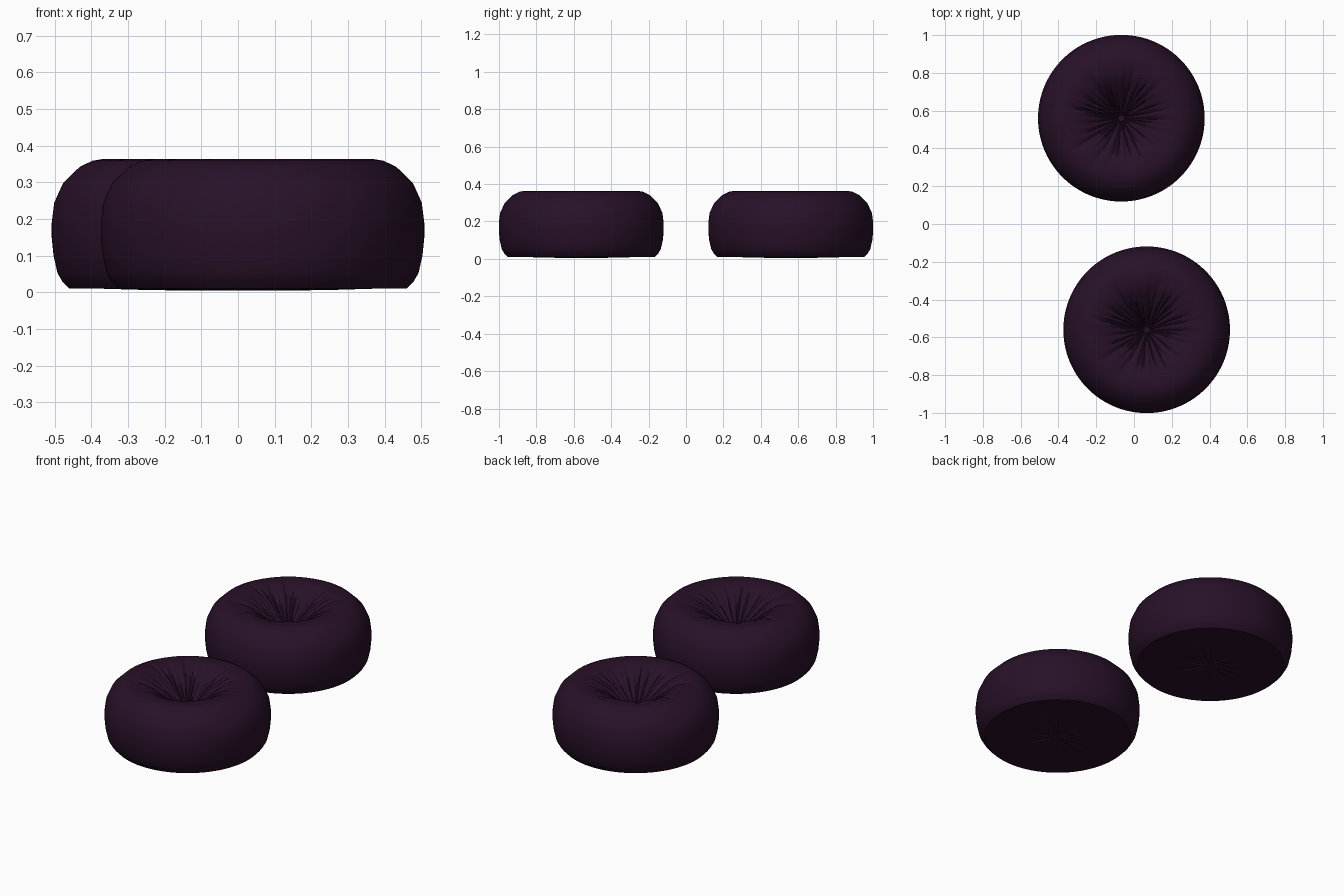
import bpy, bmesh, math, random

if "Cube" in bpy.data.objects:
    bpy.data.objects.remove(bpy.data.objects["Cube"])

SEG = 160
# Outer profile (radius, height) from the underside to the crest
SIDE = [(0.393, 0.010), (0.412, 0.030), (0.425, 0.052), (0.436, 0.10), (0.441, 0.15),
        (0.441, 0.19), (0.434, 0.245), (0.410, 0.298), (0.365, 0.342), (0.33, 0.359), (0.30, 0.364)]
# Gathered funnel in the top
FUNNEL = [(0.27, 0.362), (0.24, 0.355), (0.21, 0.343), (0.18, 0.327), (0.15, 0.307),
          (0.12, 0.284), (0.09, 0.258), (0.06, 0.232), (0.035, 0.212), (0.015, 0.2)]
BASE = [(0.02, 0.008), (0.08, 0.008), (0.14, 0.009), (0.2, 0.010), (0.3, 0.010)]

fabric = bpy.data.materials.new("dark_plum_fabric")
fabric.diffuse_color = (0.021, 0.0055, 0.021, 1)
fabric.use_nodes = True
fabric.node_tree.nodes["Principled BSDF"].inputs["Base Color"].default_value = fabric.diffuse_color


def make_folds(rng, count):
    """Random radial creases: angle, angular width, depth, outer reach."""
    return [((i + rng.uniform(-0.35, 0.35)) * math.tau / count, rng.uniform(0.035, 0.07),
             rng.uniform(0.4, 1.0), rng.uniform(0.20, 0.31)) for i in range(count)]


def crease(folds, angle, r):
    d = 0
    for a, w, depth, reach in folds:
        if r < reach:
            da = (angle - a + math.pi) % math.tau - math.pi
            d += depth * math.exp(-(da / w) ** 2) * min(1, (reach - r) / 0.09)
    return d


def pouf(name, x, y, seed):
    rng = random.Random(seed)
    top_folds, base_folds = make_folds(rng, 34), make_folds(rng, 14)
    bm = bmesh.new()
    rings = []
    for r, z in BASE + SIDE + FUNNEL:
        ring = []
        for i in range(SEG):
            t = math.tau * i / SEG
            h = z
            if z > 0.19 and r < 0.32:      # folds of the gathered top
                h -= 0.022 * min(1, r / 0.12) * (crease(top_folds, t, r) - 0.25 * (r < 0.25))
            elif z < 0.0101 and r < 0.25:  # small creases of the underside
                h += 0.006 * crease(base_folds, t, r + 0.06) - 0.003
            ring.append(bm.verts.new((r * math.cos(t), r * math.sin(t), max(h, 0))))
        rings.append(ring)
    for a, b in zip(rings, rings[1:]):
        for i in range(SEG):
            j = (i + 1) % SEG
            bm.faces.new((a[i], a[j], b[j], b[i]))
    bm.faces.new(rings[-1])
    bm.faces.new(rings[0][::-1])
    mesh = bpy.data.meshes.new(name)
    bm.to_mesh(mesh)
    bm.free()
    mesh.materials.append(fabric)
    ob = bpy.data.objects.new(name, mesh)
    bpy.context.collection.objects.link(ob)
    ob.location = (x, y, 0)
    bpy.ops.object.select_all(action='DESELECT')
    ob.select_set(True)
    bpy.context.view_layer.objects.active = ob
    bpy.ops.object.shade_smooth_by_angle(angle=math.radians(45))


pouf("back_pouf", -0.067, 0.56, 3)
pouf("front_pouf", 0.067, -0.56, 3)
